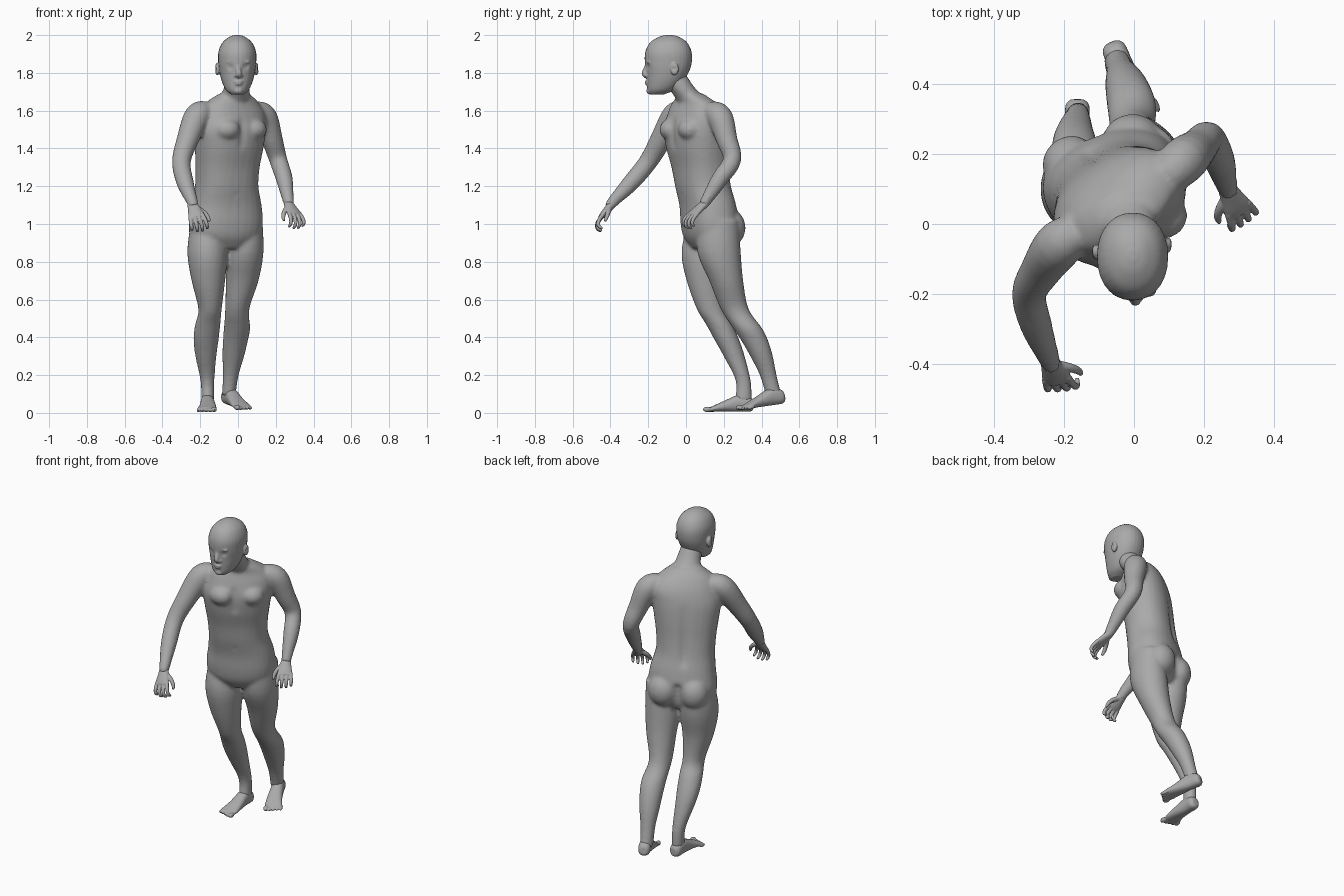
import bpy, bmesh, math
from mathutils import Vector, Matrix

cube = bpy.data.objects.get("Cube")
if cube:
    bpy.data.objects.remove(cube, do_unlink=True)

grey = bpy.data.materials.new("plain grey")
grey.use_nodes = True
colour = (0.4, 0.4, 0.4, 1)
grey.diffuse_color = colour
grey.node_tree.nodes["Principled BSDF"].inputs["Base Color"].default_value = colour

X, Y, Z = Vector((1, 0, 0)), Vector((0, 1, 0)), Vector((0, 0, 1))


def refine(stations, steps=4):
    """Catmull-Rom interpolation of whole stations (position and radii)."""
    pts = [Vector(s) for s in stations]
    pts = [pts[0] * 2 - pts[1]] + pts + [pts[-1] * 2 - pts[-2]]
    out = []
    for a, b, c, d in zip(pts, pts[1:], pts[2:], pts[3:]):
        for k in range(steps):
            t = k / steps
            out.append((b * 2 + (c - a) * t + (a * 2 - b * 5 + c * 4 - d) * t * t
                        + (b * 3 - a - c * 3 + d) * t ** 3) / 2)
    return out + [pts[-2]]


def skin(bm, rings):
    """Bridge rings of points into a closed shell."""
    loops = [[bm.verts.new(p) for p in ring] for ring in rings]
    n = len(loops[0])
    for a, b in zip(loops, loops[1:]):
        for i in range(n):
            j = (i + 1) % n
            bm.faces.new((a[i], a[j], b[j], b[i]))
    bm.faces.new(loops[0])
    bm.faces.new(loops[-1])
    return [v for loop in loops for v in loop]


def ring(c, side, up, ra, rb, power=2.0, n=28):
    pts = []
    for i in range(n):
        a = math.tau * i / n
        co, si = math.cos(a), math.sin(a)
        pts.append(c + side * math.copysign(abs(co) ** (2 / power), co) * ra
                   + up * math.copysign(abs(si) ** (2 / power), si) * rb)
    return pts


def loft(bm, stations, side=X, up=Y, power=2.0):
    """Stations are x, y, z, half width, half depth and an optional yaw."""
    rings = []
    for s in refine(stations):
        turn = Matrix.Rotation(math.radians(s[5] if len(s) > 5 else 0), 3, 'Z')
        rings.append(ring(Vector(s[:3]), turn @ side, turn @ up, s[3], s[4], power))
    return skin(bm, rings)


def tube(bm, stations, ref=X, n=20):
    """Stations are x, y, z, radius; rings follow the path."""
    pts = refine(stations)
    rings = []
    for i, s in enumerate(pts):
        t = Vector((pts[min(i + 1, len(pts) - 1)] - pts[max(i - 1, 0)])[:3])
        side = t.cross(ref).normalized()
        rings.append(ring(Vector(s[:3]), side, t.cross(side).normalized(), s[3], s[3], n=n))
    return skin(bm, rings)


def ball(bm, centre, size):
    mat = Matrix.Translation(centre) @ Matrix.Diagonal((*size, 1))
    return bmesh.ops.create_uvsphere(bm, u_segments=20, v_segments=12, radius=1, matrix=mat)["verts"]


def finish(name, bm, voxel, rounds, dents=()):
    """Fuse the overlapping shells, relax them, then press in the dents."""
    bmesh.ops.recalc_face_normals(bm, faces=bm.faces)
    mesh = bpy.data.meshes.new(name)
    bm.to_mesh(mesh)
    bm.free()
    ob = bpy.data.objects.new(name, mesh)
    bpy.context.scene.collection.objects.link(ob)
    fuse = ob.modifiers.new("fuse", 'REMESH')
    fuse.mode, fuse.voxel_size = 'VOXEL', voxel
    relax = ob.modifiers.new("relax", 'SMOOTH')
    relax.factor, relax.iterations = 0.5, rounds
    graph = bpy.context.evaluated_depsgraph_get()
    fused = bpy.data.meshes.new_from_object(ob.evaluated_get(graph))
    ob.modifiers.clear()
    ob.data = fused
    fused.name = name
    for centre, radius, push in dents:
        for v in fused.vertices:
            d = (v.co - Vector(centre)).length / radius
            if d < 3:
                v.co += Vector(push) * math.exp(-d * d)
    fused.materials.clear()
    fused.materials.append(grey)
    for p in fused.polygons:
        p.use_smooth = True
        p.material_index = 0
    return ob


# Torso, twisted from the hips up to the shoulders
body = bmesh.new()
loft(body, [(-.06, .13, .87, .1, .09, 20), (-.065, .125, .93, .18, .125, 20),
            (-.065, .125, 1.0, .2, .14, 20), (-.06, .115, 1.1, .188, .137, 22),
            (-.06, .09, 1.2, .17, .135, 26), (-.055, .075, 1.3, .174, .135, 30),
            (-.047, .06, 1.4, .188, .142, 33), (-.04, .05, 1.5, .2, .14, 35),
            (-.03, .055, 1.58, .19, .118, 36), (-.03, .045, 1.64, .155, .09, 34),
            (-.02, .025, 1.69, .08, .065, 20)], power=2.3)

# Chest and buttock masses
for sign in (-1, 1):
    twist = Matrix.Rotation(math.radians(35), 3, 'Z')
    ball(body, Vector((-.04, .045, 1.5)) + twist @ Vector((sign * .085, -.085, 0)), (.075, .068, .06))
    twist = Matrix.Rotation(math.radians(20), 3, 'Z')
    ball(body, Vector((-.065, .135, .98)) + twist @ Vector((sign * .09, .068, 0)), (.09, .086, .1))

# Neck
loft(body, [(-.03, .05, 1.62, .085, .08), (-.015, .01, 1.68, .076, .075),
            (-.005, -.03, 1.73, .068, .07), (-.004, -.07, 1.8, .06, .065)])

# Legs
loft(body, [(-.165, .12, 1.02, .085, .11), (-.162, .1, .85, .106, .124), (-.157, .1, .7, .089, .097),
            (-.148, .13, .55, .062, .073), (-.16, .175, .47, .067, .07), (-.169, .215, .39, .067, .066),
            (-.17, .255, .3, .056, .056), (-.162, .303, .17, .037, .04), (-.16, .305, .06, .034, .045)])
loft(body, [(.045, .17, 1.02, .085, .11), (.035, .175, .85, .1, .115), (.022, .213, .7, .087, .09),
            (-.004, .258, .55, .064, .074), (-.005, .325, .45, .07, .077), (-.014, .365, .38, .066, .071),
            (-.025, .4, .3, .058, .06), (-.038, .435, .2, .042, .045), (-.05, .465, .09, .036, .042)])

# Arms
tube(body, [(-.16, -.02, 1.6, .055), (-.215, -.06, 1.57, .07), (-.265, -.13, 1.45, .059),
            (-.3, -.2, 1.33, .05), (-.28, -.29, 1.22, .046), (-.243, -.385, 1.12, .031),
            (-.235, -.405, 1.09, .027)])
tube(body, [(.09, .13, 1.6, .055), (.14, .18, 1.565, .068), (.18, .215, 1.45, .057),
            (.213, .245, 1.34, .048), (.245, .18, 1.24, .045), (.265, .11, 1.13, .031),
            (.272, .09, 1.1, .027)])

# Spine groove, buttock cleft, breastbone and navel
dents = [((-.125, .2, 1.16 + k * .03), .025, (.004, -.007, 0)) for k in range(12)]
dents += [((-.12, .265, .9 + k * .03), .025, (.007, -.02, 0)) for k in range(5)]
dents += [((.03, -.08, 1.42 + k * .03), .025, (-.004, .006, 0)) for k in range(5)]
dents.append(((.0, -.04, 1.15), .014, (-.004, .012, 0)))
finish("body", body, .0095, 8, dents)

# Head: skull and face by level
head = bmesh.new()
loft(head, [(-.004, y, z, w, d) for y, z, w, d in (
    (-.155, 1.685, .032, .036), (-.134, 1.708, .06, .07), (-.113, 1.75, .08, .095),
    (-.099, 1.8, .093, .112), (-.094, 1.85, .1, .124), (-.093, 1.91, .1, .123),
    (-.092, 1.96, .079, .099), (-.09, 1.99, .043, .055), (-.09, 2.001, .012, .015))], power=2.15)
tube(head, [(0, -.206, 1.845, .009), (.002, -.214, 1.82, .012), (.004, -.219, 1.795, .016),
            (.004, -.208, 1.78, .012)])
ball(head, (.002, -.204, 1.753), (.026, .014, .007))
ball(head, (.002, -.203, 1.741), (.022, .014, .007))
ball(head, (.001, -.19, 1.705), (.025, .02, .018))
for sign in (-1, 1):
    ball(head, (sign * .036, -.195, 1.858), (.028, .016, .009))
    ball(head, (sign * .015 + .004, -.21, 1.786), (.009, .012, .008))
    ball(head, (sign * .104 - .006, -.07 + sign * .01, 1.82), (.012, .022, .034))
finish("head", head, .005, 4,
       [((s * .036, -.195, 1.834), .017, (0, .012, 0)) for s in (-1, 1)]
       + [((s * .114 - .006, -.074 + s * .01, 1.822), .011, (-s * .007, 0, 0)) for s in (-1, 1)])


# Hands: a flat palm, four curled fingers and a thumb
def hand(name, wrist, aim, thumb_side, mirror):
    bm = bmesh.new()
    w, d, s = Vector(wrist), Vector(aim).normalized(), Vector(thumb_side)
    s = (s - d * s.dot(d)).normalized()
    n = s.cross(d) * mirror

    def at(along, across, curl, *radii):
        return (*(w + d * along + s * across + n * curl), *radii)

    loft(bm, [at(-.02, 0, 0, .026, .022), at(.02, 0, 0, .033, .02),
              at(.06, 0, 0, .041, .017), at(.085, 0, 0, .036, .012)], s, n)
    for i, size in enumerate((.95, 1.05, 1, .8)):
        x = .031 - .021 * i
        tube(bm, [at(.065, x, 0, .0115), at(.085 + .03 * size, x * 1.25, .006, .0105),
                  at(.09 + .047 * size, x * 1.3, .025 * size, .0095),
                  at(.09 + .045 * size, x * 1.3, .05 * size, .007)], s, 12)
    tube(bm, [at(.015, .015, .005, .015), at(.045, .045, .015, .013),
              at(.075, .06, .026, .011), at(.1, .062, .034, .007)], n, 12)
    finish(name, bm, .0035, 3)


hand("right_hand", (-.238, -.4, 1.095), (.25, -.62, -.72), (1, .1, .2), 1)
hand("left_hand", (.272, .09, 1.1), (.38, -.7, -.62), (-.8, -.3, .2), -1)


# Feet: built along the ground, then set in place
def foot(name, matrix):
    bm = bmesh.new()
    loft(bm, [(0, .032, .04, .018, .022), (0, .015, .045, .034, .038), (0, -.04, .052, .036, .046),
              (.002, -.12, .036, .043, .029), (-.002, -.175, .023, .05, .017),
              (-.004, -.2, .018, .046, .011)], X, Z, 2.3)
    for i, size in enumerate((.0145, .011, .0105, .01, .0095)):
        ball(bm, (.036 - .021 * i, -.212 + .006 * i, size + .004), (size, .024, size))
    bm.transform(matrix)
    finish(name, bm, .005, 3)


foot("right_foot", Matrix.Translation((-.162, .325, 0)))
foot("left_foot", Matrix.Translation((-.055, .495, .04)) @ Matrix.Rotation(math.radians(23), 4, 'Z')
     @ Matrix.Rotation(math.radians(8), 4, 'X') @ Matrix.Diagonal((-1, 1, 1, 1)))
